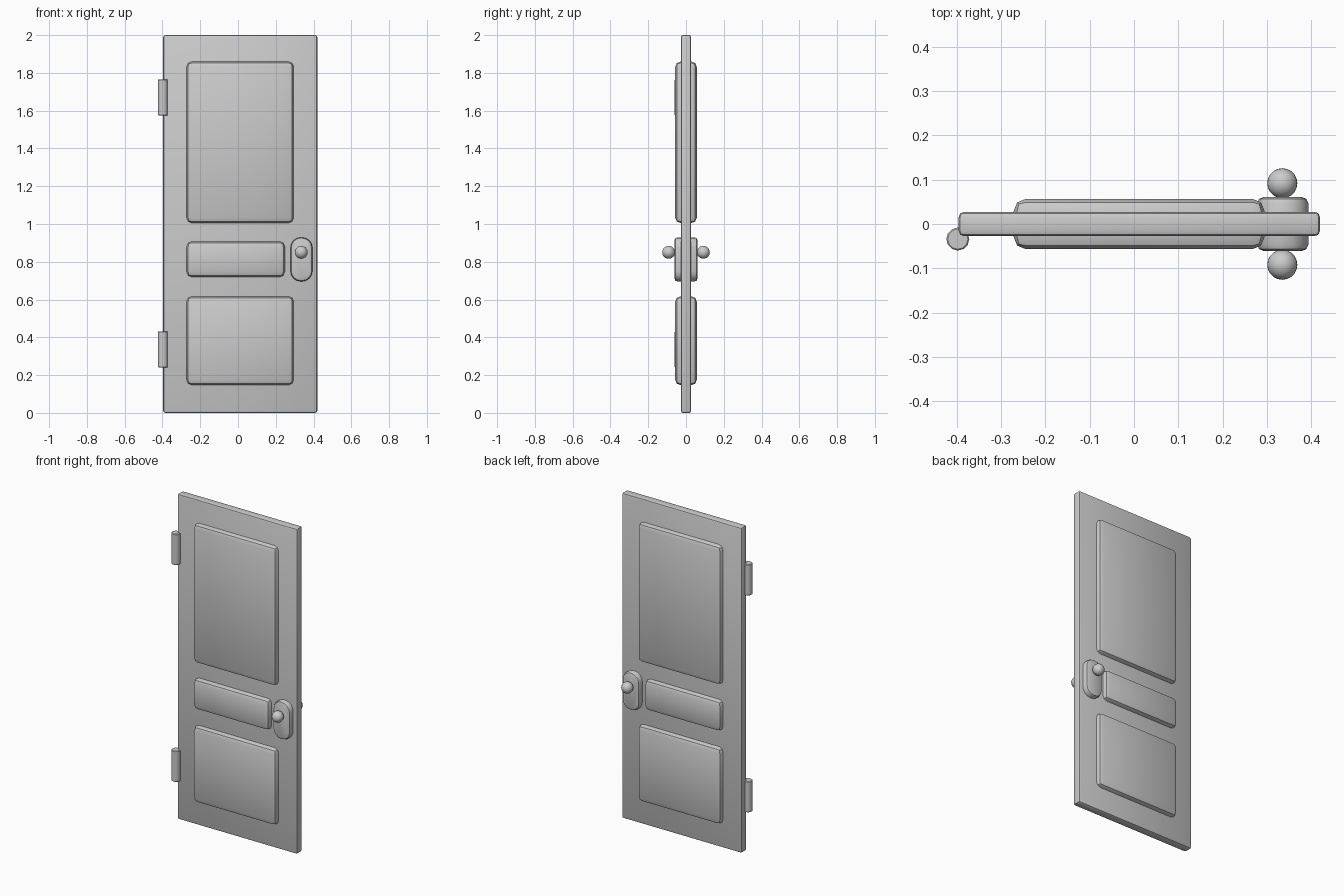
import bpy, bmesh
from math import radians, sin, cos, pi

if "Cube" in bpy.data.objects:
    bpy.data.objects.remove(bpy.data.objects["Cube"])


def finish(name, bm, bevel=0.0, segments=2):
    bmesh.ops.recalc_face_normals(bm, faces=bm.faces[:])
    me = bpy.data.meshes.new(name)
    bm.to_mesh(me)
    bm.free()
    ob = bpy.data.objects.new(name, me)
    bpy.context.collection.objects.link(ob)
    bpy.ops.object.select_all(action='DESELECT')
    ob.select_set(True)
    bpy.context.view_layer.objects.active = ob
    if bevel:
        mod = ob.modifiers.new("Bevel", 'BEVEL')
        mod.width = bevel
        mod.segments = segments
        mod.limit_method = 'ANGLE'
        mod.angle_limit = radians(50)
        bpy.ops.object.modifier_apply(modifier=mod.name)
    bpy.ops.object.shade_smooth_by_angle(angle=radians(40))
    return ob


def prism(name, outline, half_depth, bevel, segments=2):
    """Extrude an x/z outline symmetrically through y."""
    bm = bmesh.new()
    face = bm.faces.new([bm.verts.new((x, -half_depth, z)) for x, z in outline])
    ext = bmesh.ops.extrude_face_region(bm, geom=[face])
    for v in ext['geom']:
        if isinstance(v, bmesh.types.BMVert):
            v.co.y = half_depth
    if not any(len(f.verts) == len(outline) and all(v.co.y < 0 for v in f.verts)
               for f in bm.faces):
        bm.faces.new([v for v in bm.verts if v.co.y < 0])
    return finish(name, bm, bevel, segments)


def rect(x0, x1, z0, z1):
    return [(x0, z0), (x1, z0), (x1, z1), (x0, z1)]


def rounded_rect(x0, x1, z0, z1, r, steps=4):
    pts = []
    centres = [(x1 - r, z1 - r), (x0 + r, z1 - r), (x0 + r, z0 + r), (x1 - r, z0 + r)]
    for q, (cx, cz) in enumerate(centres):
        for i in range(steps + 1):
            a = (q + i / steps) * pi / 2
            pts.append((cx + r * cos(a), cz + r * sin(a)))
    return pts


# Door slab
prism("door_slab", rect(-0.396, 0.42, 0, 2), 0.027, 0.011)

# Raised panels, showing on both faces
prism("upper_panel", rect(-0.272, 0.295, 1.005, 1.86), 0.057, 0.028)
prism("middle_panel", rect(-0.272, 0.248, 0.719, 0.908), 0.057, 0.028)
prism("lower_panel", rect(-0.272, 0.295, 0.147, 0.617), 0.057, 0.028)

# Lock plate, running through the door
prism("lock_plate", rounded_rect(0.278, 0.394, 0.696, 0.929, 0.054), 0.061, 0.015)

# Knobs on both sides
for name, side in (("front_knob", -1), ("back_knob", 1)):
    bm = bmesh.new()
    bmesh.ops.create_uvsphere(bm, u_segments=20, v_segments=12, radius=0.034)
    bmesh.ops.translate(bm, verts=bm.verts[:], vec=(0.335, side * 0.092, 0.85))
    finish(name, bm)

# Hinge barrels
for name, z in (("upper_hinge", 1.67), ("lower_hinge", 0.336)):
    bm = bmesh.new()
    bmesh.ops.create_cone(bm, cap_ends=True, segments=12, radius1=0.026,
                          radius2=0.026, depth=0.19)
    bmesh.ops.translate(bm, verts=bm.verts[:], vec=(-0.398, -0.034, z))
    finish(name, bm, 0.003, 1)
